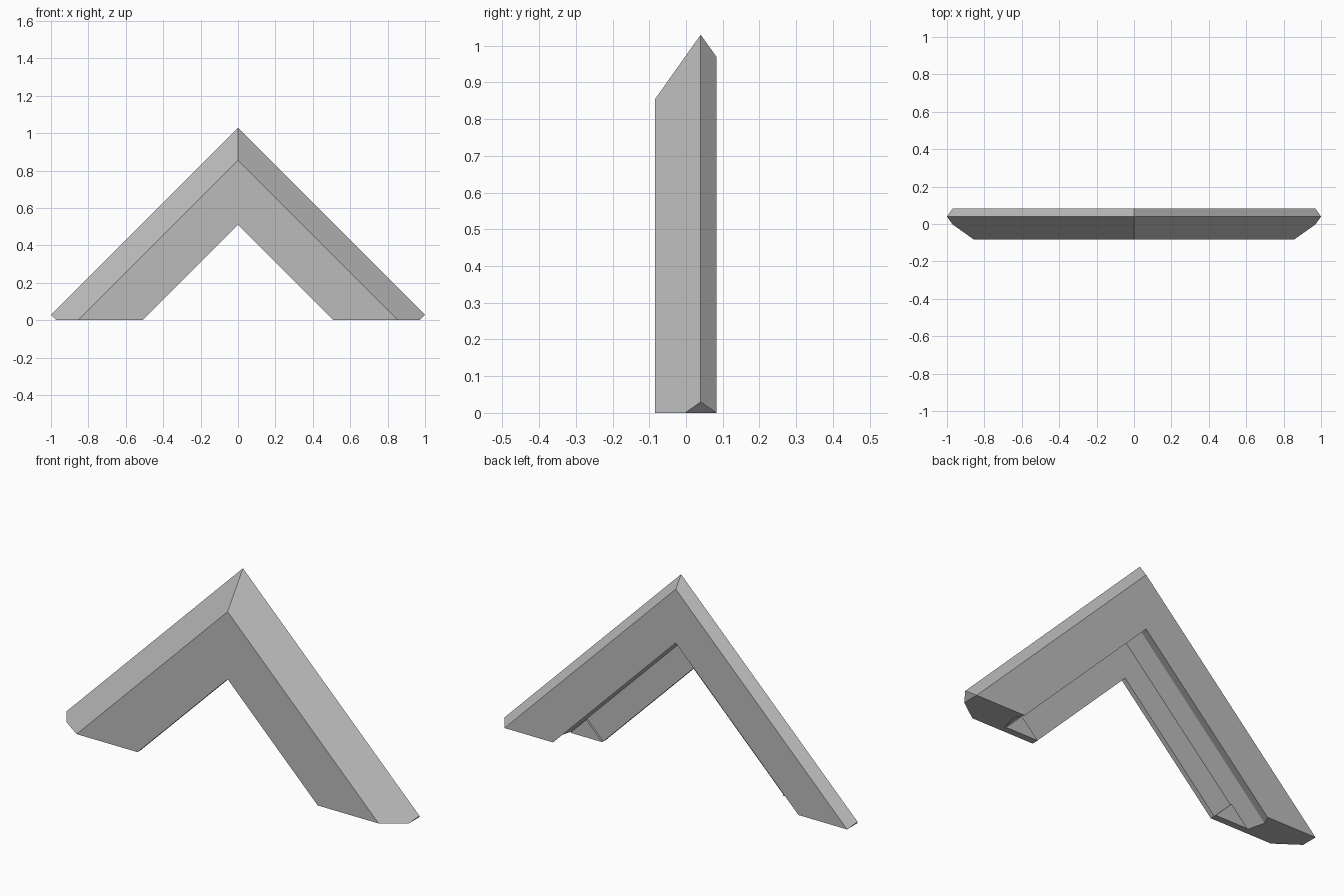
import bpy
import bmesh
from mathutils import Vector

cube = bpy.data.objects.get("Cube")
if cube:
    bpy.data.objects.remove(cube, do_unlink=True)

# Single painted colour
grey = bpy.data.materials.new("mid_grey")
grey.use_nodes = True
colour = (0.5, 0.5, 0.5, 1.0)
grey.diffuse_color = colour
grey.node_tree.nodes["Principled BSDF"].inputs["Base Color"].default_value = colour


def finish(bm, name):
    """Mirror the half across x, weld the mitre and make an object."""
    copy = bmesh.ops.duplicate(bm, geom=bm.verts[:] + bm.edges[:] + bm.faces[:])
    for item in copy["geom"]:
        if isinstance(item, bmesh.types.BMVert):
            item.co.x = -item.co.x
    bmesh.ops.remove_doubles(bm, verts=bm.verts[:], dist=0.0005)
    bmesh.ops.recalc_face_normals(bm, faces=bm.faces[:])
    mesh = bpy.data.meshes.new(name)
    bm.to_mesh(mesh)
    bm.free()
    mesh.materials.append(grey)
    obj = bpy.data.objects.new(name, mesh)
    bpy.context.collection.objects.link(obj)
    return obj


# Rafter cross-section: depth y, and height where it meets the mitre
profile = [
    (-0.084, 0.855), (0.04, 1.03), (0.083, 0.97),   # outer bevels
    (0.083, 0.695), (0.035, 0.718),                 # back lip
    (-0.06, 0.695), (-0.06, 0.51), (-0.084, 0.51),  # channel and front plate
]

# One sloping arm, running from the mitre down to the flat foot
bm = bmesh.new()
top = [bm.verts.new((0, y, t)) for y, t in profile]
foot = [bm.verts.new((t, y, 0)) for y, t in profile]
for i in range(len(profile)):
    j = (i + 1) % len(profile)
    bm.faces.new((top[i], top[j], foot[j], foot[i]))
bm.faces.new(foot)

# Square off the pointed tip of the foot
cut = bmesh.ops.bisect_plane(
    bm, geom=bm.verts[:] + bm.edges[:] + bm.faces[:], dist=0.0002,
    plane_co=Vector((0.97, 0, 0)), plane_no=Vector((1, 0, -1)), clear_outer=True)
tip = [e for e in bm.edges if e.is_boundary and min(v.co.x for v in e.verts) > 0.9]
bmesh.ops.holes_fill(bm, edges=tip, sides=0)
finish(bm, "chevron_frame")

# Thin triangular pads where the channel ends square above each foot
bm = bmesh.new()
corners = [(0.51, 0), (0.6, 0.09), (0.69, 0)]
face = bm.faces.new([bm.verts.new((x, -0.065, z)) for x, z in corners])
solid = bmesh.ops.extrude_face_region(bm, geom=[face])
bmesh.ops.translate(
    bm, vec=(0, 0.015, 0),
    verts=[v for v in solid["geom"] if isinstance(v, bmesh.types.BMVert)])
if not face.is_valid or len(bm.faces) < 5:
    bm.faces.new([v for v in bm.verts if v.co.y < -0.06])
finish(bm, "channel_end_pads")
